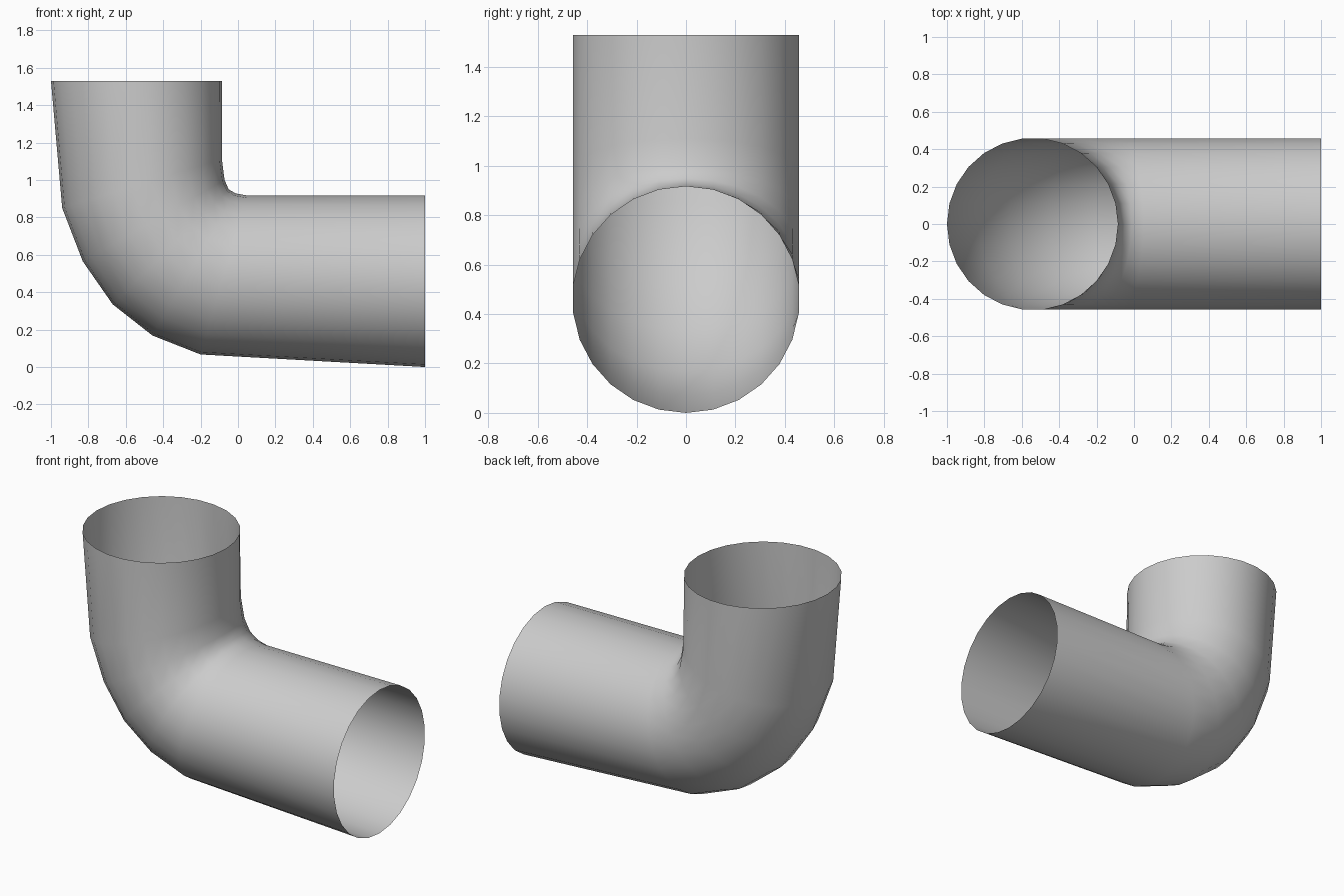
import bpy, bmesh
from math import cos, sin, tau
from mathutils import Vector

cube = bpy.data.objects.get("Cube")
if cube:
    bpy.data.objects.remove(cube, do_unlink=True)

SIDES = 26
HALF_WIDTH = 0.46

# Matching points (x, z) along the outside and inside of the bend
outer = [(-1, 1.53), (-.94, .85), (-.83, .565), (-.67, .335),
         (-.457, .168), (-.2, .067), (1, 0)]
inner = [(-.086, 1.53), (-.086, 1.11), (-.072, 1.0), (-.05, .95),
         (-.013, .928), (.05, .917), (1, .917)]

# Plain grey pipe colour
grey = bpy.data.materials.new("light_grey")
grey.use_nodes = True
colour = (0.6, 0.6, 0.6, 1)
grey.diffuse_color = colour
grey.node_tree.nodes["Principled BSDF"].inputs["Base Color"].default_value = colour


def add_ring(bm, out_pt, in_pt):
    """Ring of vertices spanning the outside and inside of the bend."""
    a = Vector((out_pt[0], 0, out_pt[1]))
    b = Vector((in_pt[0], 0, in_pt[1]))
    centre, reach = (a + b) / 2, (a - b) / 2
    side = Vector((0, HALF_WIDTH, 0))
    return [bm.verts.new(centre + reach * cos(tau * i / SIDES) + side * sin(tau * i / SIDES))
            for i in range(SIDES)]


# Open elbow pipe, lofted ring to ring
bm = bmesh.new()
rings = [add_ring(bm, o, i) for o, i in zip(outer, inner)]
for r, s in zip(rings, rings[1:]):
    for i in range(SIDES):
        j = (i + 1) % SIDES
        bm.faces.new((r[i], s[i], s[j], r[j]))
bm.normal_update()
# Point the normals outward
first = bm.faces[:][0]
if first.normal.x > 0:
    bmesh.ops.reverse_faces(bm, faces=bm.faces[:])

mesh = bpy.data.meshes.new("elbow_pipe")
bm.to_mesh(mesh)
bm.free()
mesh.materials.append(grey)
mesh.shade_smooth()
pipe = bpy.data.objects.new("elbow_pipe", mesh)
bpy.context.collection.objects.link(pipe)
